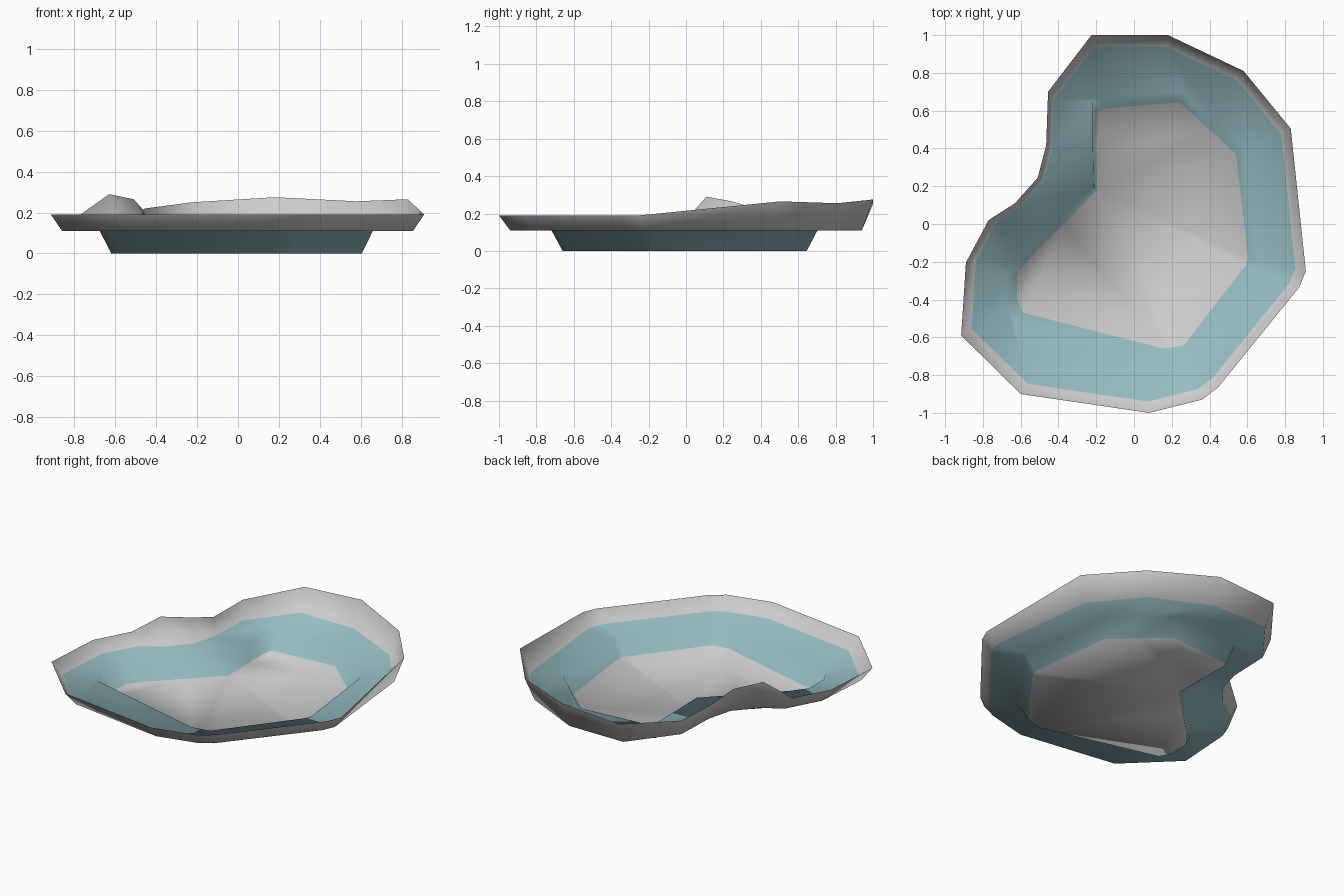
import bpy
import bmesh

cube = bpy.data.objects.get("Cube")
if cube:
    bpy.data.objects.remove(cube)


def make_material(name, colour):
    material = bpy.data.materials.new(name)
    material.use_nodes = True
    material.diffuse_color = colour
    material.node_tree.nodes["Principled BSDF"].inputs["Base Color"].default_value = colour
    return material


stone = make_material("pale grey stone", (0.6, 0.6, 0.6, 1))
lining = make_material("soft teal lining", (0.3, 0.5, 0.53, 1))

SHELF_HEIGHT = 0.11
RIM_INSET = 0.94
WALL_FLARE = 1.09

# Rim outline, clockwise from the back: x, y and height of the lip
rim_outline = [
    (-.225, 1, .25), (.18, 1, .275), (.58, .81, .255), (.83, .505, .265),
    (.91, -.25, .19), (.875, -.335, .19), (.445, -.865, .19), (.36, -.93, .19),
    (.08, -1, .19), (-.6, -.9, .19), (-.915, -.59, .19), (-.89, -.205, .19),
    (-.77, .02, .19), (-.63, .11, .29), (-.51, .245, .265), (-.465, .415, .215),
    (-.455, .7, .22),
]

# Floor outline, one point for every rim point
floor_outline = [
    (-.16, .61), (.24, .645), (.4, .5), (.54, .37), (.605, -.18), (.59, -.22),
    (.27, -.635), (.25, -.645), (.16, -.66), (-.585, -.47), (-.62, -.4),
    (-.62, -.265), (-.555, -.18), (-.375, 0), (-.195, .18), (-.2, .39), (-.2, .595),
]


def add_loop(bm, outline, scale, height):
    return [bm.verts.new((p[0] * scale, p[1] * scale, height)) for p in outline]


def bridge(bm, outer, inner, material_index):
    count = len(outer)
    for i in range(count):
        j = (i + 1) % count
        face = bm.faces.new((outer[i], inner[i], inner[j], outer[j]))
        face.material_index = material_index


bm = bmesh.new()
lip = [bm.verts.new(point) for point in rim_outline]
shelf_outer = add_loop(bm, rim_outline, RIM_INSET, SHELF_HEIGHT)
shelf_inner = add_loop(bm, floor_outline, WALL_FLARE, SHELF_HEIGHT)
floor = add_loop(bm, floor_outline, 1, 0)

# Flared rim, flat shelf, steep wall and floor share one thin skin
bridge(bm, lip, shelf_outer, 0)
bridge(bm, shelf_outer, shelf_inner, 1)
bridge(bm, shelf_inner, floor, 1)
bottom = bm.faces.new(floor)
bmesh.ops.recalc_face_normals(bm, faces=bm.faces)
bottom.normal_update()
if bottom.normal.z < 0:
    bmesh.ops.reverse_faces(bm, faces=bm.faces)
bmesh.ops.triangulate(bm, faces=[bottom], ngon_method="BEAUTY")
for face in bm.faces:
    face.smooth = True

mesh = bpy.data.meshes.new("pond_basin")
bm.to_mesh(mesh)
bm.free()
mesh.materials.append(stone)
mesh.materials.append(lining)
basin = bpy.data.objects.new("pond_basin", mesh)
bpy.context.collection.objects.link(basin)
